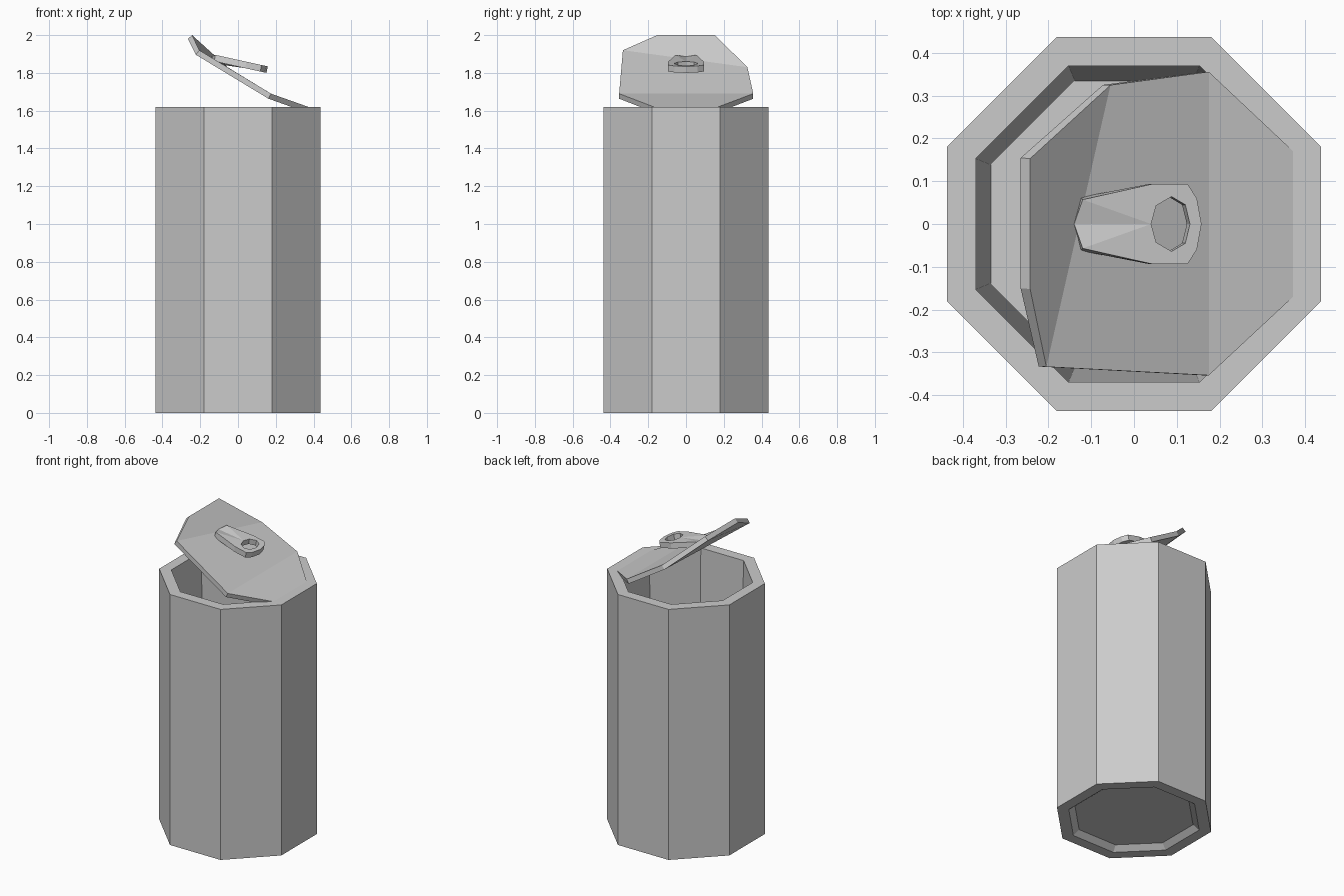
import bpy, bmesh
from math import cos, sin, pi
from mathutils import Vector

cube = bpy.data.objects.get("Cube")
if cube:
    bpy.data.objects.remove(cube, do_unlink=True)

# Single material
metal = bpy.data.materials.new("plain_grey_metal")
metal.use_nodes = True
GREY = (0.6, 0.6, 0.6, 1)
metal.diffuse_color = GREY
metal.node_tree.nodes["Principled BSDF"].inputs["Base Color"].default_value = GREY


def finish(bm, name, thickness=0):
    """Turn a bmesh into a flat shaded object, thickened downwards if asked."""
    mesh = bpy.data.meshes.new(name)
    bm.to_mesh(mesh)
    bm.free()
    mesh.materials.append(metal)
    obj = bpy.data.objects.new(name, mesh)
    bpy.context.collection.objects.link(obj)
    if thickness:
        solid = obj.modifiers.new("thickness", "SOLIDIFY")
        solid.thickness = thickness
        solid.offset = -1
    return obj


def face_up(bm):
    bm.normal_update()
    for f in bm.faces:
        if f.normal.z < 0:
            f.normal_flip()
    bm.normal_update()


# Can body: octagonal rings from the recessed base, over the rim, to the inner floor
SIDES = 8
profile = [(0.335, 0.03), (0.37, 0), (0.437, 0), (0.437, 1.62),
           (0.37, 1.62), (0.335, 0.06)]
bm = bmesh.new()
rings = []
for apothem, z in profile:
    r = apothem / cos(pi / SIDES)
    angles = [(k + 0.5) * 2 * pi / SIDES for k in range(SIDES)]
    rings.append([bm.verts.new((r * cos(a), r * sin(a), z)) for a in angles])
for low, high in zip(rings, rings[1:]):
    for k in range(SIDES):
        n = (k + 1) % SIDES
        bm.faces.new((low[k], low[n], high[n], high[k]))
bm.faces.new(rings[0][::-1])
bm.faces.new(rings[-1])
bmesh.ops.recalc_face_normals(bm, faces=bm.faces)
finish(bm, "can_body")

# Peeled lid: hinge strip, main panel and a folded tip with a slanting crease
bm = bmesh.new()
hinge_f, hinge_b, bend_f, bend_b, crease_f, crease_b, tip_f, tip_b = [
    bm.verts.new(p) for p in (
        (0.378, -0.165, 1.618), (0.378, 0.165, 1.618),
        (0.175, -0.354, 1.69), (0.175, 0.356, 1.69),
        (-0.205, -0.334, 1.92), (-0.055, 0.325, 1.83),
        (-0.243, -0.152, 2.0), (-0.243, 0.153, 2.0))]
bm.faces.new((hinge_f, hinge_b, bend_b, bend_f))
bm.faces.new((bend_f, bend_b, crease_b, crease_f))
bm.faces.new((crease_f, crease_b, tip_b, tip_f))
face_up(bm)
finish(bm, "peeled_lid", 0.03)


# Pull tab: tapered outline with a finger hole, sloping down to the right
def tab_height(x):
    return 1.869 - 0.22 * x


def mirrored_loop(half):
    """Close a half outline (ends on y = 0) by mirroring it across y."""
    return half + [(x, -y) for x, y in reversed(half[1:-1])]


outline = mirrored_loop([(-0.14, 0), (-0.12, 0.057), (0.045, 0.094),
                         (0.125, 0.094), (0.147, 0.06), (0.158, 0)])
hole = mirrored_loop([(0.04, 0), (0.052, 0.043), (0.088, 0.064),
                      (0.12, 0.045), (0.131, 0)])
bm = bmesh.new()
edges = []
for loop in (outline, hole):
    verts = [bm.verts.new((x, y, tab_height(x))) for x, y in loop]
    edges += [bm.edges.new((v, verts[(i + 1) % len(verts)]))
              for i, v in enumerate(verts)]
    if loop is outline:
        verts[0].co.z -= 0.014
bmesh.ops.triangle_fill(bm, use_beauty=True, edges=edges, normal=Vector((0, 0, 1)))
face_up(bm)
finish(bm, "pull_tab", 0.035)
